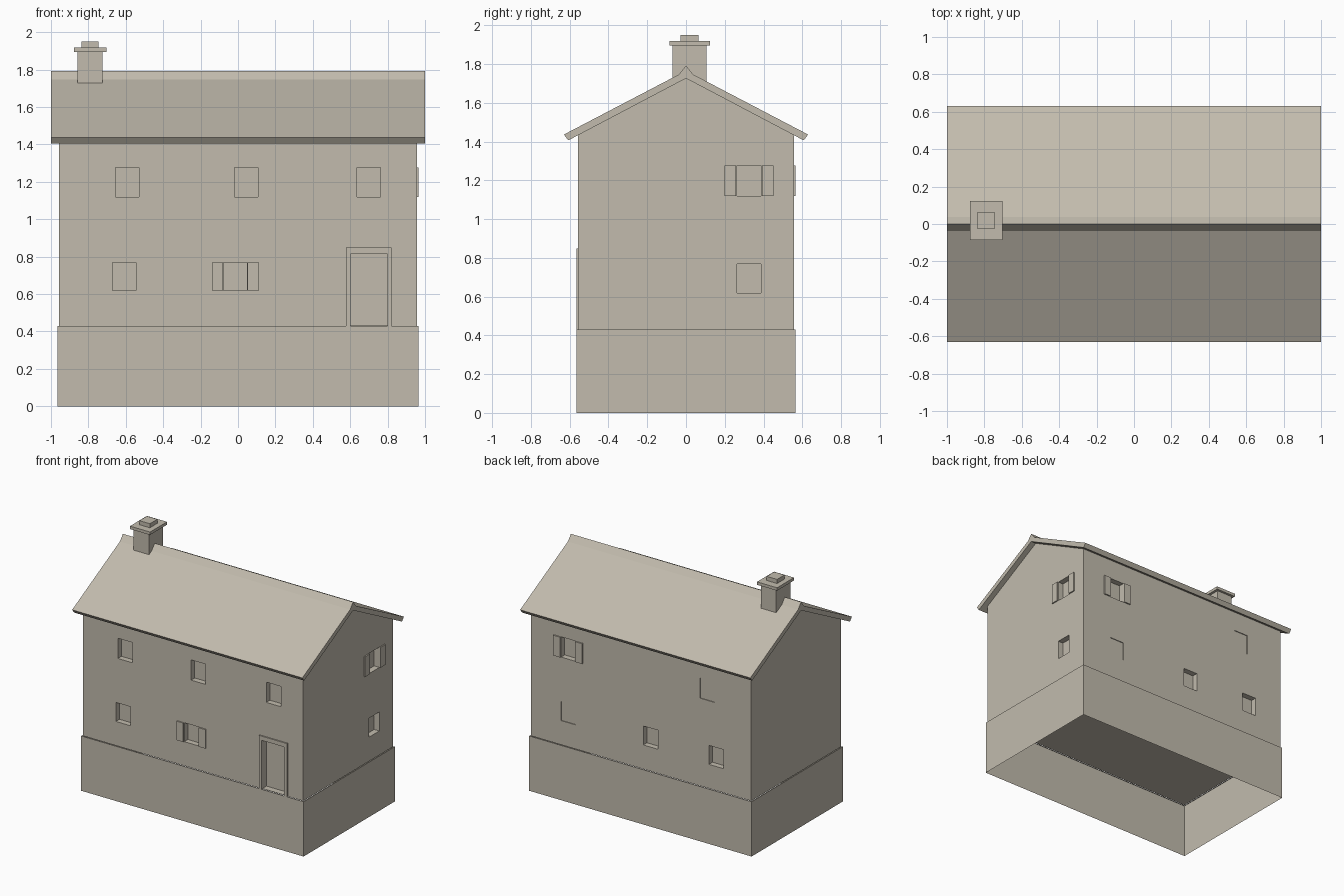
import bpy, bmesh

cube = bpy.data.objects.get("Cube")
if cube:
    bpy.data.objects.remove(cube, do_unlink=True)

stone = bpy.data.materials.new("warm_stone")
stone.use_nodes = True
COLOUR = (0.54, 0.50, 0.42, 1)
stone.diffuse_color = COLOUR
stone.node_tree.nodes["Principled BSDF"].inputs["Base Color"].default_value = COLOUR

WALL_X, WALL_Y = 0.956, 0.556
BASE_TOP = 0.43


def finish(name, bm):
    bmesh.ops.recalc_face_normals(bm, faces=bm.faces)
    mesh = bpy.data.meshes.new(name)
    bm.to_mesh(mesh)
    bm.free()
    mesh.materials.append(stone)
    obj = bpy.data.objects.new(name, mesh)
    bpy.context.collection.objects.link(obj)
    return obj


def prism(bm, profile, half):
    """Extrude a (y, z) profile along x."""
    face = bm.faces.new([bm.verts.new((-half, y, z)) for y, z in profile])
    ext = bmesh.ops.extrude_face_region(bm, geom=[face])
    verts = [v for v in ext["geom"] if isinstance(v, bmesh.types.BMVert)]
    bmesh.ops.translate(bm, verts=verts, vec=(2 * half, 0, 0))


def add_box(bm, x, y, z):
    verts = bmesh.ops.create_cube(bm, size=1)["verts"]
    for v in verts:
        v.co = [r[0] if c < 0 else r[1] for c, r in zip(v.co, (x, y, z))]


def on_wall(bm, side, span, z, inner, outer):
    """Box across a wall plane: inner is depth behind it, outer in front."""
    sign = -1 if side == "front" else 1
    wall = WALL_X if side == "side" else WALL_Y
    depth = sorted((sign * (wall - inner), sign * (wall + outer)))
    if side == "side":
        add_box(bm, depth, span, z)
    else:
        add_box(bm, span, depth, z)


# Plinth: open underneath, with a narrow ledge around the walls
bm = bmesh.new()
add_box(bm, (-0.966, 0.966), (-0.566, 0.566), (0, BASE_TOP))
bm.normal_update()
top = [f for f in bm.faces if f.normal.z > 0.9]
bottom = [f for f in bm.faces if f.normal.z < -0.9]
bmesh.ops.inset_region(bm, faces=top, thickness=0.01)
bmesh.ops.delete(bm, geom=top + bottom, context="FACES")
finish("plinth", bm)

# Walls with gables
bm = bmesh.new()
prism(bm, [(-WALL_Y, BASE_TOP), (WALL_Y, BASE_TOP), (WALL_Y, 1.44),
           (0, 1.735), (-WALL_Y, 1.44)], WALL_X)
walls = finish("walls", bm)

# Openings: wall, span start, row, recess depth, shuttered
UPPER, LOWER = (1.118, 1.277), (0.619, 0.768)
WIDTH, DEEP, SHALLOW = 0.126, 0.045, 0.006
windows = [
    ("front", -0.655, UPPER, DEEP, False),
    ("front", -0.018, UPPER, DEEP, False),
    ("front", 0.635, UPPER, DEEP, False),
    ("front", -0.672, LOWER, DEEP, False),
    ("front", -0.077, LOWER, DEEP, True),
    ("side", 0.262, UPPER, DEEP, True),
    ("side", 0.262, LOWER, DEEP, False),
    ("back", 0.57, UPPER, DEEP, True),
    ("back", -0.635, UPPER, SHALLOW, False),
    ("back", 0.57, LOWER, SHALLOW, False),
    ("back", -0.145, LOWER, DEEP, False),
    ("back", -0.715, LOWER, DEEP, False),
]
cutters, shutters = bmesh.new(), bmesh.new()
for side, a, row, depth, shuttered in windows:
    b = a + WIDTH
    on_wall(cutters, side, (a, b), row, depth, 0.05)
    if shuttered:
        on_wall(shutters, side, (a - 0.063, a - 0.003), row, 0.002, 0.010)
        on_wall(shutters, side, (b + 0.003, b + 0.063), row, 0.002, 0.010)
on_wall(cutters, "front", (0.602, 0.798), (BASE_TOP + 0.003, 0.815), 0.05, 0.05)
finish("shutters", shutters)

# Cut the recesses into the walls
cutter = finish("opening_cutter", cutters)
cutter.hide_render = True
mod = walls.modifiers.new("openings", "BOOLEAN")
mod.operation, mod.solver, mod.object = "DIFFERENCE", "EXACT", cutter
bpy.context.view_layer.objects.active = walls
bpy.ops.object.modifier_apply(modifier=mod.name)
bpy.data.objects.remove(cutter, do_unlink=True)

# Door surround
bm = bmesh.new()
for span, z in (((0.577, 0.602), (BASE_TOP, 0.848)),
                ((0.798, 0.822), (BASE_TOP, 0.848)),
                ((0.602, 0.798), (0.815, 0.848))):
    on_wall(bm, "front", span, z, 0.002, 0.01)
finish("door_frame", bm)

# Roof with a raised ridge
half = [(0.63, 1.436), (0.037, 1.746)]
bm = bmesh.new()
prism(bm, half + [(0, 1.792)] + [(-y, z) for y, z in reversed(half)]
      + [(-0.607, 1.406), (0, 1.726), (0.607, 1.406)], 1.0)
finish("roof", bm)

# Chimney: stack, cap and pot
for name, x, y, z in (
    ("chimney_stack", (-0.858, -0.724), (-0.07, 0.106), (1.66, 1.896)),
    ("chimney_cap", (-0.878, -0.704), (-0.086, 0.124), (1.895, 1.918)),
    ("chimney_pot", (-0.837, -0.746), (-0.028, 0.065), (1.917, 1.95)),
):
    bm = bmesh.new()
    add_box(bm, x, y, z)
    finish(name, bm)
